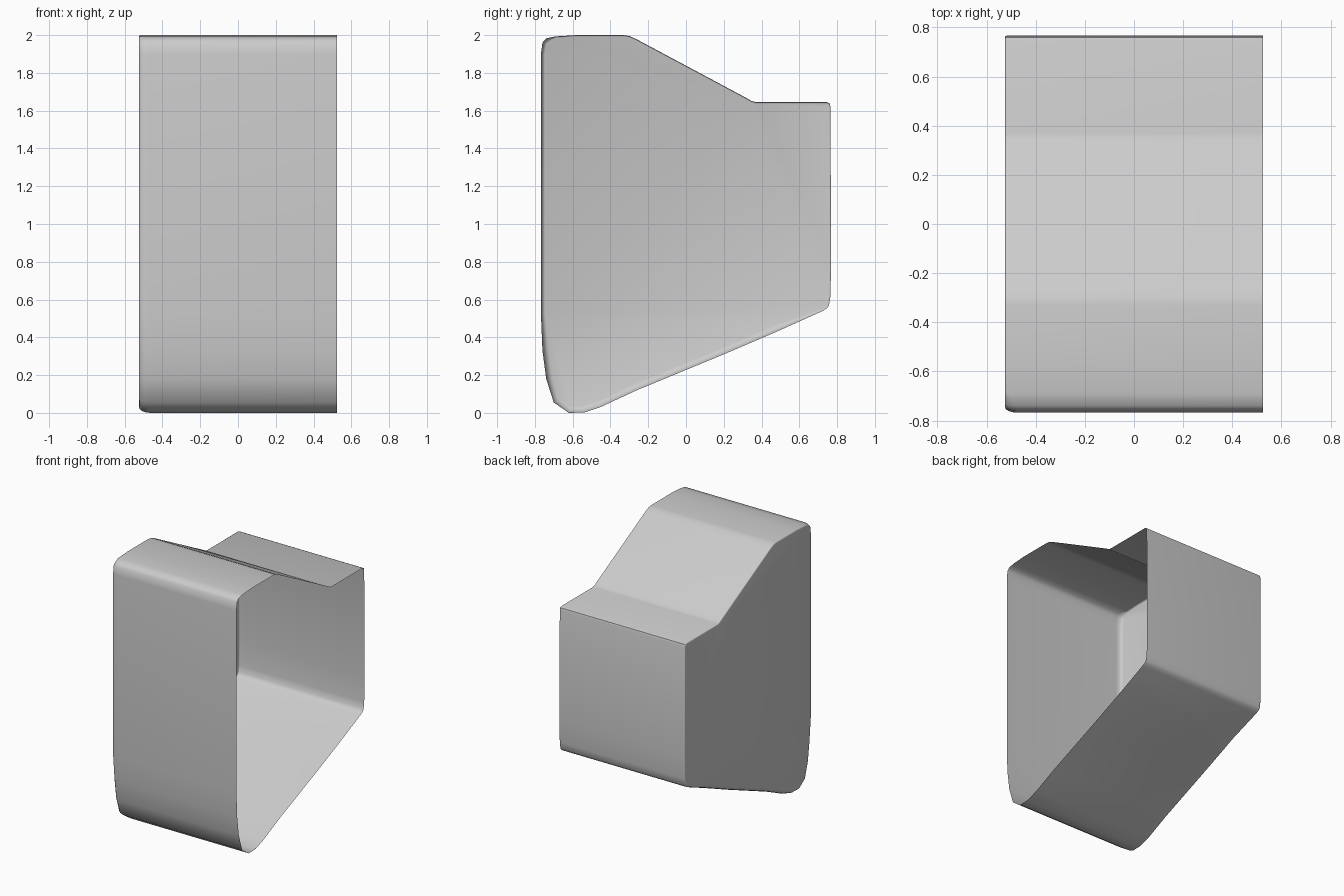
import bpy, bmesh, math
from mathutils import Vector

if "Cube" in bpy.data.objects:
    bpy.data.objects.remove(bpy.data.objects["Cube"])

# side profile (y, z), clockwise seen from the right
PROFILE = [(-0.768, 1.90), (-0.76, 1.96), (-0.74, 1.983), (-0.69, 1.993), (-0.58, 2.0),
           (-0.33, 2.0), (-0.30, 1.995), (-0.26, 1.977), (0.32, 1.667), (0.345, 1.652),
           (0.37, 1.645), (0.745, 1.645), (0.76, 1.639), (0.765, 1.62), (0.768, 0.8),
           (0.765, 0.62), (0.757, 0.57), (0.745, 0.552), (0.72, 0.538), (0.48, 0.43),
           (0.2, 0.31), (-0.26, 0.12), (-0.45, 0.032), (-0.54, 0.002), (-0.62, 0.0),
           (-0.70, 0.055), (-0.74, 0.18), (-0.76, 0.33), (-0.768, 0.52)]
HALF = 0.525
pts = [Vector(p) for p in PROFILE]
n = len(pts)


def inward(i):
    # averaged inward normal of the profile
    t = (pts[i] - pts[i - 1]).normalized() + (pts[(i + 1) % n] - pts[i]).normalized()
    return Vector((t.y, -t.x)).normalized()


def rounding(p):
    # softer wall edge along the front and bottom, tight elsewhere
    if p.y < 0.5:
        return 0.035, 0.06
    if p.x < -0.7:
        return 0.022, 0.05
    return 0.008, 0.012


bm = bmesh.new()


def ring(angle=None):
    verts = []
    for i, p in enumerate(pts):
        if angle is None:
            q, x = p, HALF
        else:
            inset, depth = rounding(p)
            q = p + inward(i) * inset * (1 - math.cos(angle))
            x = -HALF + depth * (1 - math.sin(angle))
        verts.append(bm.verts.new((x, q.x, q.y)))
    return verts


# open thin shell with rounded edge into the closed left wall
rings = [ring()] + [ring(math.radians(a)) for a in (0, 22.5, 45, 67.5, 90)]
for a, b in zip(rings, rings[1:]):
    for i in range(n):
        j = (i + 1) % n
        bm.faces.new((a[i], a[j], b[j], b[i]))
bm.faces.new(rings[-1])
bmesh.ops.recalc_face_normals(bm, faces=bm.faces)

mesh = bpy.data.meshes.new("open_shell_housing")
bm.to_mesh(mesh)
bm.free()
shell = bpy.data.objects.new("open_shell_housing", mesh)
bpy.context.collection.objects.link(shell)
bpy.context.view_layer.objects.active = shell
shell.select_set(True)
bpy.ops.object.shade_smooth_by_angle(angle=math.radians(40))
